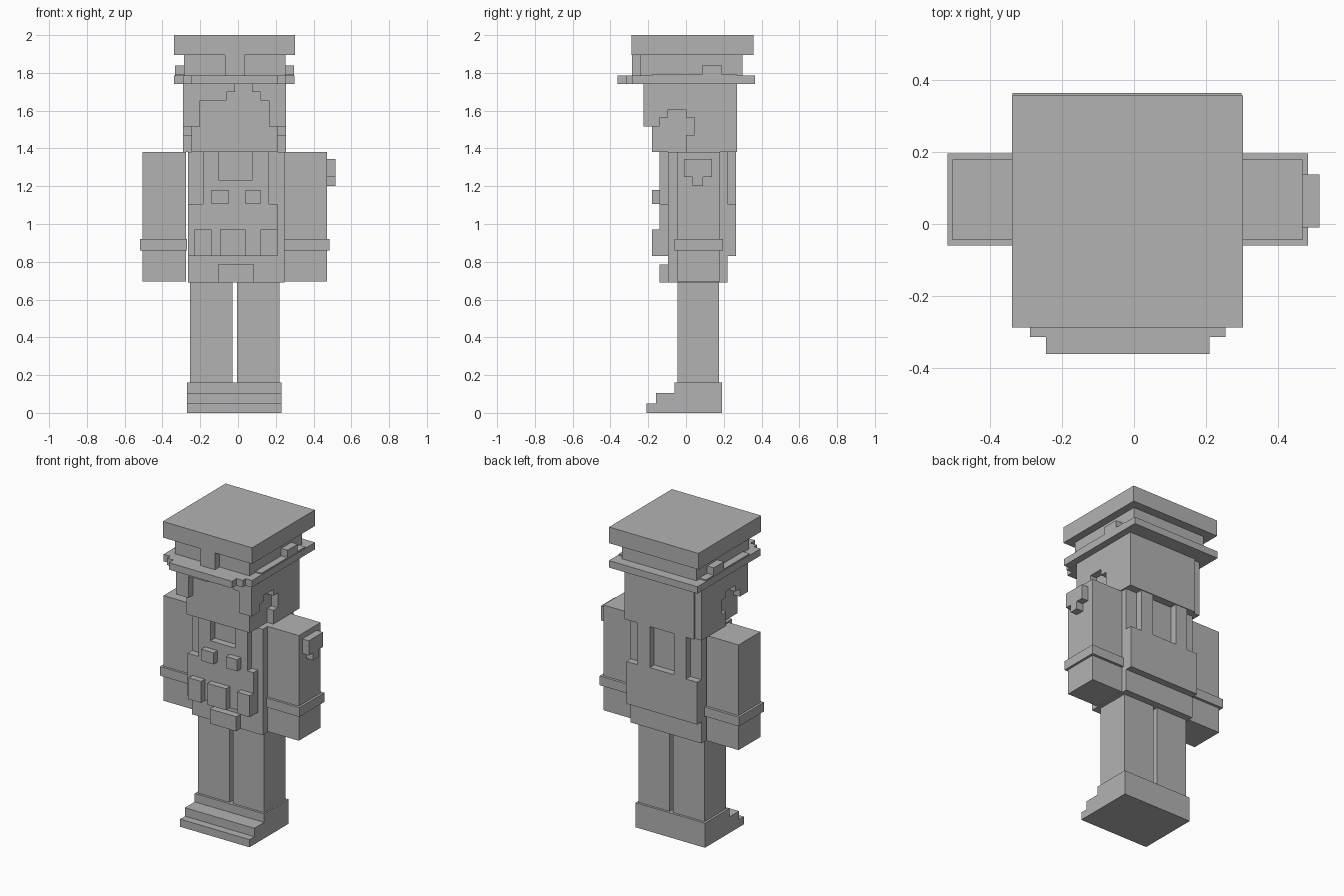
import bpy
import bmesh
from mathutils import Vector

grey = bpy.data.materials.new("plain_grey")
grey.diffuse_color = (0.45, 0.45, 0.45, 1)


def prism(name, profile, axis, lo, hi):
    """Extrude a 2D profile along an axis; profile is (y,z) for x, (x,z) for y, (x,y) for z."""
    def place(p, d):
        return {"x": (d, p[0], p[1]), "y": (p[0], d, p[1]), "z": (p[0], p[1], d)}[axis]
    bm = bmesh.new()
    face = bm.faces.new([bm.verts.new(place(p, lo)) for p in profile])
    out = bmesh.ops.extrude_face_region(bm, geom=[face])
    move = Vector(place((0, 0), hi - lo))
    bmesh.ops.translate(bm, vec=move, verts=[v for v in out["geom"] if isinstance(v, bmesh.types.BMVert)])
    bmesh.ops.recalc_face_normals(bm, faces=bm.faces)
    mesh = bpy.data.meshes.new(name)
    bm.to_mesh(mesh)
    bm.free()
    mesh.materials.append(grey)
    obj = bpy.data.objects.new(name, mesh)
    bpy.context.collection.objects.link(obj)
    return obj


def box(name, x, y, z):
    return prism(name, [(x[0], y[0]), (x[1], y[0]), (x[1], y[1]), (x[0], y[1])], "z", *z)


# Boots with stepped toes, and legs
boot = [(-0.21, 0), (0.19, 0), (0.19, 0.16), (-0.06, 0.16), (-0.06, 0.105),
        (-0.16, 0.105), (-0.16, 0.05), (-0.21, 0.05)]
for side, bx, lx in (("left", (-0.27, -0.02), (-0.255, -0.03)),
                     ("right", (-0.02, 0.23), (-0.005, 0.22))):
    prism(side + "_boot", boot, "x", *bx)
    box(side + "_leg", lx, (-0.045, 0.175), (0.16, 0.69))

# Torso
box("torso", (-0.265, 0.245), (-0.095, 0.22), (0.69, 1.38))


# Vest panels with shoulder straps and a neck opening
def vest(name, right, neck, y):
    outline = [(-0.265, 0.83), (right, 0.83), (right, 1.105), (0.165, 1.105), (0.165, 1.38),
               (0.075, 1.38), (0.075, neck), (-0.10, neck), (-0.10, 1.38),
               (-0.185, 1.38), (-0.185, 1.105), (-0.265, 1.105)]
    prism(name, outline, "y", *y)


vest("vest_front", 0.21, 1.23, (-0.14, -0.095))
vest("vest_back", 0.245, 1.11, (0.22, 0.265))

# Pockets, pouches and belt buckle
for i, x in enumerate([(-0.14, -0.05), (0.04, 0.12)]):
    box(f"chest_pocket_{i}", x, (-0.18, -0.14), (1.105, 1.18))
for i, x in enumerate([(-0.23, -0.14), (-0.095, 0.04), (0.12, 0.21)]):
    box(f"pouch_{i}", x, (-0.18, -0.14), (0.83, 0.97))
box("belt_buckle", (-0.105, 0.085), (-0.14, -0.095), (0.69, 0.785))

# Arms with cuffs
for side, ax, cx in (("left", (-0.505, -0.275), (-0.52, -0.27)),
                     ("right", (0.245, 0.47), (0.246, 0.485))):
    box(side + "_arm", ax, (-0.045, 0.18), (0.695, 1.38))
    box(side + "_cuff", cx, (-0.06, 0.197), (0.86, 0.92))

# Shoulder patch
prism("shoulder_patch", [(-0.01, 1.345), (0.138, 1.345), (0.138, 1.25), (0.09, 1.25), (0.09, 1.20),
                         (0.035, 1.20), (0.035, 1.25), (-0.01, 1.25)], "x", 0.47, 0.517)

# Head
box("head", (-0.245, 0.21), (-0.18, 0.225), (1.38, 1.74))


# Hair sides with ear openings
def hair_side(name, back, x):
    prism(name, [(-0.18, 1.74), (-0.18, 1.515), (-0.14, 1.515), (-0.14, 1.565), (-0.095, 1.565),
                 (-0.095, 1.605), (0, 1.605), (0, 1.565), (0.045, 1.565), (0.045, 1.47),
                 (0, 1.47), (0, 1.38), (back, 1.38), (back, 1.74)], "x", *x)


hair_side("left_hair", 0.255, (-0.29, -0.245))
hair_side("right_hair", 0.225, (0.21, 0.255))
box("hair_back", (-0.245, 0.255), (0.225, 0.27), (1.38, 1.74))

# Stepped fringe
prism("fringe", [(-0.29, 1.74), (-0.29, 1.515), (-0.20, 1.515), (-0.20, 1.655), (-0.06, 1.655),
                 (-0.06, 1.70), (-0.016, 1.70), (-0.016, 1.74)], "y", -0.225, -0.18)
prism("fringe_right", [(0.255, 1.74), (0.255, 1.515), (0.165, 1.515), (0.165, 1.655), (0.12, 1.655),
                       (0.12, 1.70), (0.075, 1.70), (0.075, 1.74)], "y", -0.225, -0.18)

# Cap: stepped brim, crown, top and badge
prism("cap_brim", [(-0.338, 0.365), (-0.338, -0.285), (-0.29, -0.285), (-0.29, -0.315), (-0.245, -0.315),
                   (-0.245, -0.362), (0.21, -0.362), (0.21, -0.315), (0.255, -0.315), (0.255, -0.285),
                   (0.30, -0.285), (0.30, 0.365)], "z", 1.74, 1.785)
box("cap_crown", (-0.285, 0.252), (-0.24, 0.30), (1.785, 1.895))
box("cap_top", (-0.34, 0.303), (-0.288, 0.358), (1.895, 2.0))
box("cap_badge", (-0.07, 0.035), (-0.287, -0.24), (1.785, 1.895))

# Cap straps with side knobs
strap = [(-0.18, 1.785), (0.27, 1.785), (0.27, 1.792), (0.19, 1.792), (0.19, 1.84),
         (0.085, 1.84), (0.085, 1.792), (-0.18, 1.792)]
prism("left_strap", strap, "x", -0.333, -0.285)
prism("right_strap", strap, "x", 0.252, 0.297)
